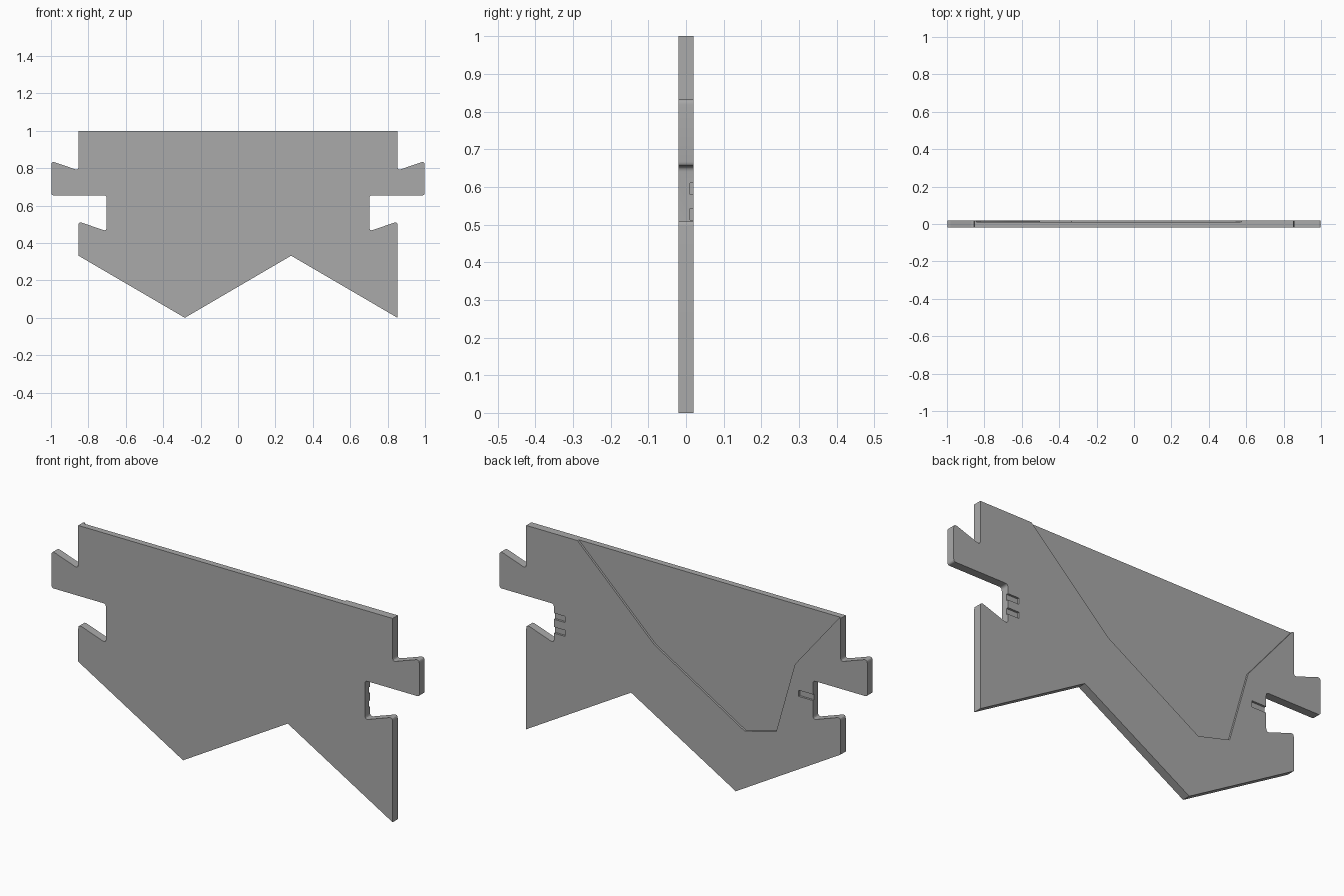
import bpy
import bmesh
from mathutils import Vector

if "Cube" in bpy.data.objects:
    bpy.data.objects.remove(bpy.data.objects["Cube"], do_unlink=True)

HALF = 0.02      # half thickness of the plate
FLOOR = 0.01     # y of the recess floors on the back

grey = bpy.data.materials.new("plain grey")
grey.use_nodes = True
grey.diffuse_color = (0.4, 0.4, 0.4, 1)
grey.node_tree.nodes["Principled BSDF"].inputs["Base Color"].default_value = (0.4, 0.4, 0.4, 1)


def fillet(points, steps=5):
    """Round each (x, z, radius) corner into a short curve."""
    out = []
    for i, (x, z, r) in enumerate(points):
        p = Vector((x, z))
        if r == 0:
            out.append(p)
            continue
        a = p + (Vector(points[i - 1][:2]) - p).normalized() * r
        b = p + (Vector(points[(i + 1) % len(points)][:2]) - p).normalized() * r
        for s in range(steps + 1):
            t = s / steps
            out.append(a * (1 - t) ** 2 + p * 2 * t * (1 - t) + b * t * t)
    return out


def prism(name, outline, y0, y1):
    """Extrude an x-z outline from y0 to y1."""
    bm = bmesh.new()
    face = bm.faces.new([bm.verts.new((p[0], y0, p[1])) for p in outline])
    ext = bmesh.ops.extrude_face_region(bm, geom=[face])
    moved = [g for g in ext["geom"] if isinstance(g, bmesh.types.BMVert)]
    bmesh.ops.translate(bm, verts=moved, vec=(0, y1 - y0, 0))
    bmesh.ops.recalc_face_normals(bm, faces=bm.faces)
    mesh = bpy.data.meshes.new(name)
    bm.to_mesh(mesh)
    bm.free()
    mesh.materials.append(grey)
    obj = bpy.data.objects.new(name, mesh)
    bpy.context.collection.objects.link(obj)
    return obj


def cut(target, cutter):
    """Subtract the cutter and discard it."""
    mod = target.modifiers.new("cut", "BOOLEAN")
    mod.operation = "DIFFERENCE"
    mod.solver = "EXACT"
    mod.object = cutter
    bpy.context.view_layer.objects.active = target
    bpy.ops.object.modifier_apply(modifier=mod.name)
    bpy.data.objects.remove(cutter, do_unlink=True)


# Side profile with hooked tab and notch, shared by both ends
R = 0.02
side = [(0.853, 1.0, 0), (0.853, 0.788, R), (0.998, 0.838, R), (0.998, 0.655, 0.012),
        (0.703, 0.655, 0.015), (0.703, 0.463, R), (0.853, 0.515, R)]
zigzag = [(0.853, 0.0, 0), (0.284, 0.332, 0), (-0.284, 0.0, 0), (-0.853, 0.332, 0)]
mirrored = [(-x, z, r) for x, z, r in reversed(side)]
plate = prism("notched_plate", fillet(side + zigzag + mirrored), -HALF, HALF)

# Shallow recess across the back, open at the top edge
recess = [(0.575, 1.05), (0.575, 1.0), (0.157, 0.60), (-0.333, 0.308),
          (-0.504, 0.353), (-0.605, 0.709), (-0.845, 1.0), (-0.845, 1.05)]
cut(plate, prism("recess_cutter", recess, FLOOR, 0.06))

# Short marker slots beside the notches
for x0, x1, z0, z1 in [(0.642, 0.75, 0.58, 0.61), (0.642, 0.75, 0.512, 0.542),
                       (-0.75, -0.625, 0.557, 0.587)]:
    box = [(x0, z0), (x1, z0), (x1, z1), (x0, z1)]
    cut(plate, prism("slot_cutter", box, FLOOR, 0.06))

bpy.ops.object.select_all(action="DESELECT")
plate.select_set(True)
bpy.context.view_layer.objects.active = plate
bpy.ops.object.shade_smooth_by_angle(angle=0.5)
